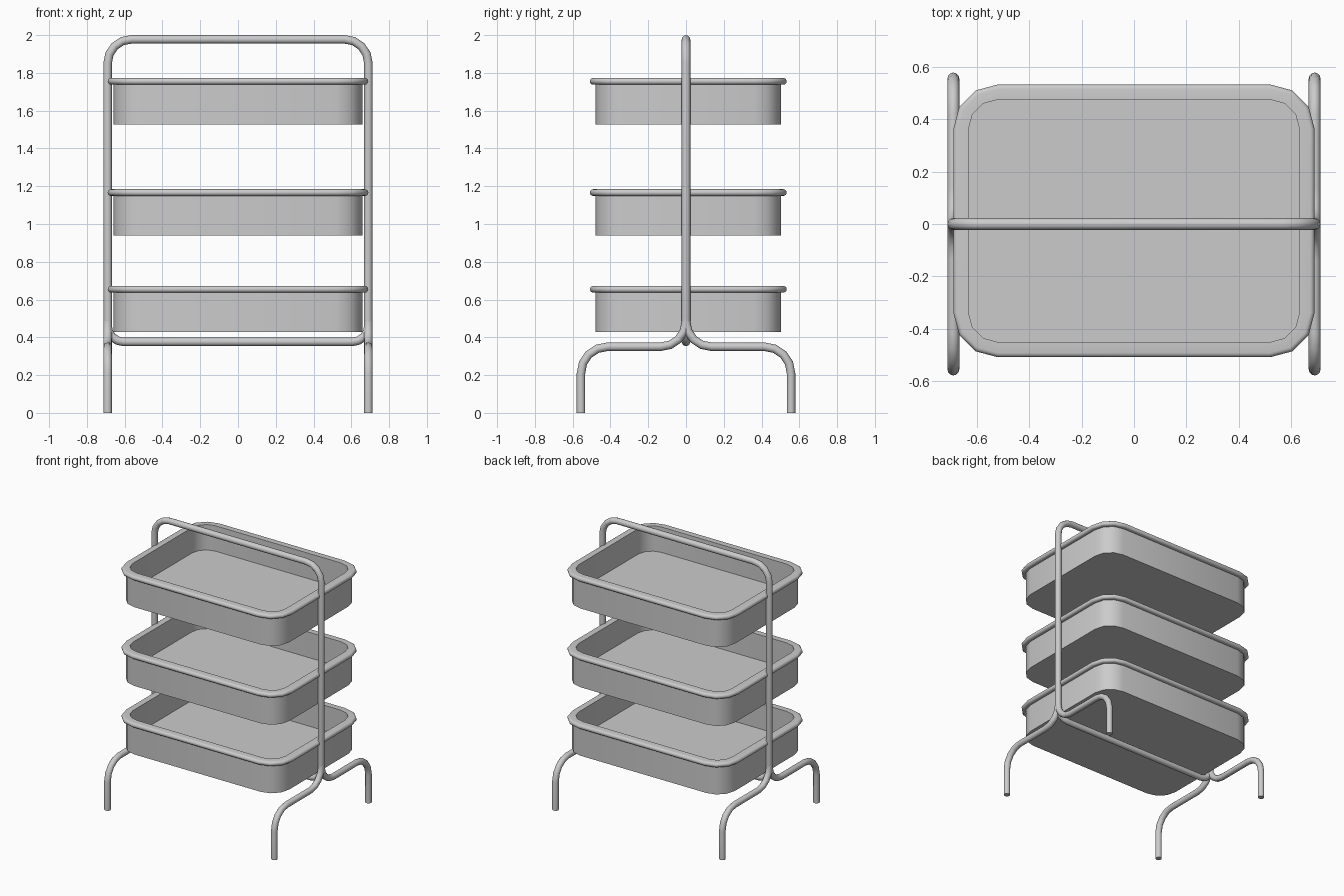
import bpy, bmesh
from math import radians, sin, cos
from mathutils import Vector

cube = bpy.data.objects.get("Cube")
if cube:
    bpy.data.objects.remove(cube, do_unlink=True)

grey = bpy.data.materials.new("grey_metal")
grey.use_nodes = True
GREY = (0.6, 0.6, 0.6, 1)
grey.diffuse_color = GREY
grey.node_tree.nodes["Principled BSDF"].inputs["Base Color"].default_value = GREY

TUBE = 0.0225      # tube radius
POST_X = 0.69      # side post position


def add_object(name, mesh):
    obj = bpy.data.objects.new(name, mesh)
    bpy.context.collection.objects.link(obj)
    mesh.materials.clear()
    mesh.materials.append(grey)
    bpy.ops.object.select_all(action="DESELECT")
    obj.select_set(True)
    bpy.context.view_layer.objects.active = obj
    bpy.ops.object.shade_smooth_by_angle(angle=radians(35))


def fillet(prev, corner, nxt, radius, steps):
    """Arc points that round a right-angled corner."""
    a = (prev - corner).normalized() * radius
    b = (nxt - corner).normalized() * radius
    centre = corner + a + b
    points = []
    for i in range(steps + 1):
        t = radians(90) * i / steps
        points.append(centre - b * cos(t) - a * sin(t))
    return points


def rounded_path(corners, steps):
    """Corners are (x, y, z, radius); radius zero keeps the point."""
    pts = [Vector(c[:3]) for c in corners]
    out = []
    for i, c in enumerate(corners):
        if c[3] == 0:
            out.append(pts[i])
        else:
            out += fillet(pts[i - 1], pts[i], pts[(i + 1) % len(pts)], c[3], steps)
    return out


def tube(name, points, closed):
    curve = bpy.data.curves.new(name, "CURVE")
    curve.dimensions = "3D"
    curve.bevel_depth = TUBE
    curve.bevel_resolution = 4
    curve.use_fill_caps = True
    spline = curve.splines.new("POLY")
    spline.points.add(len(points) - 1)
    for p, co in zip(spline.points, points):
        p.co = (*co, 1)
    spline.use_cyclic_u = closed
    temp = bpy.data.objects.new("temp", curve)
    bpy.context.collection.objects.link(temp)
    graph = bpy.context.evaluated_depsgraph_get()
    mesh = bpy.data.meshes.new_from_object(temp.evaluated_get(graph))
    bpy.data.objects.remove(temp, do_unlink=True)
    add_object(name, mesh)


def tray(name, bottom, top):
    """Open tray with rounded corners and a rolled lip."""
    half_x, half_y, mid_y, corner = 0.69, 0.521, 0.012, 0.17
    roll = 0.0175
    # (inset from the lip edge, height) from outer floor to inner floor
    profile = [(0.03, bottom), (0.03, top - 2 * roll)]
    for i in range(9):
        t = radians(180) * i / 8
        profile.append((roll * (1 - sin(t)), top - roll * (1 + cos(t))))
    profile += [(0.058, top), (0.058, bottom + 0.055)]
    bm = bmesh.new()
    rings = []
    for inset, z in profile:
        x, y, r = half_x - inset, half_y - inset, corner - inset
        loop = rounded_path([(x, mid_y - y, z, r), (x, mid_y + y, z, r),
                             (-x, mid_y + y, z, r), (-x, mid_y - y, z, r)], 3)
        rings.append([bm.verts.new(p) for p in loop])
    for low, high in zip(rings, rings[1:]):
        n = len(low)
        for i in range(n):
            j = (i + 1) % n
            bm.faces.new((low[i], low[j], high[j], high[i]))
    bm.faces.new(rings[0][::-1])
    bm.faces.new(rings[-1])
    bmesh.ops.recalc_face_normals(bm, faces=bm.faces)
    mesh = bpy.data.meshes.new(name)
    bm.to_mesh(mesh)
    bm.free()
    add_object(name, mesh)


# Trays
tray("lower_tray", 0.427, 0.672)
tray("middle_tray", 0.939, 1.184)
tray("upper_tray", 1.528, 1.773)

# Upright hoop frame
tube("hoop_frame", rounded_path([
    (-POST_X, 0, 0.376, 0.085), (POST_X, 0, 0.376, 0.085),
    (POST_X, 0, 1.9775, 0.125), (-POST_X, 0, 1.9775, 0.125)], 4), True)

# Four bent legs
for side, sx in (("left", 1), ("right", -1)):
    for end, sy in (("front", -1), ("back", 1)):
        x = sx * POST_X
        tube(f"{end}_{side}_leg", rounded_path([
            (x, 0, 0.495, 0), (x, 0, 0.35, 0.135),
            (x, sy * 0.556, 0.35, 0.14), (x, sy * 0.556, 0, 0)], 4), False)
